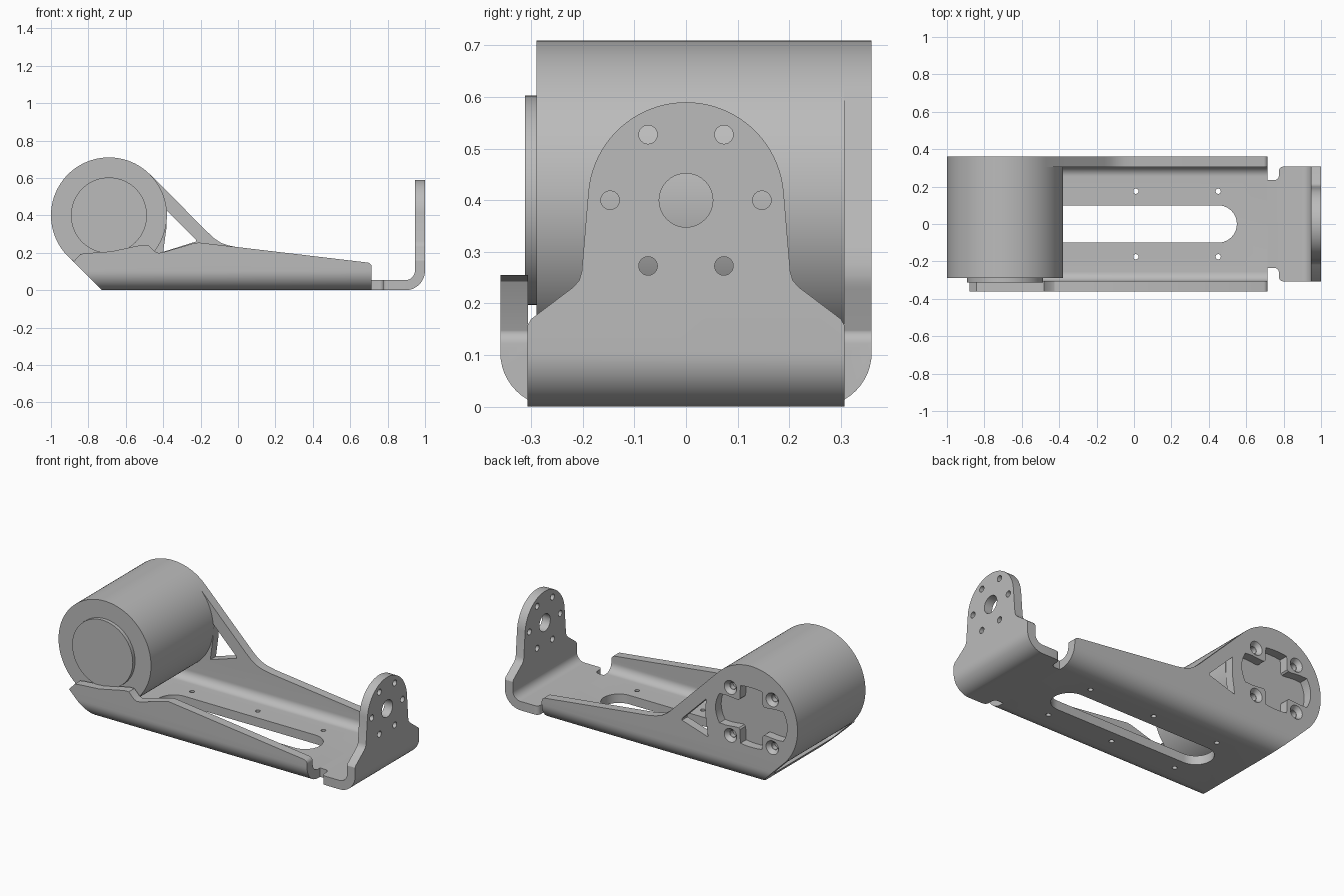
import bpy
import bmesh
from math import cos, sin, radians, pi

if "Cube" in bpy.data.objects:
    bpy.data.objects.remove(bpy.data.objects["Cube"], do_unlink=True)

grey = bpy.data.materials.new("plain grey metal")
GREY = (0.5, 0.5, 0.5, 1)
grey.use_nodes = True
grey.diffuse_color = GREY
grey.node_tree.nodes["Principled BSDF"].inputs["Base Color"].default_value = GREY

HUB = (-0.69, 0.40)   # motor axis in x, z
R = 0.31              # motor radius
W, T = 0.36, 0.054    # half width and sheet thickness
END = 0.715           # end of the side walls


def arc(c, r, a, b, n=12):
    """Points on an arc from angle a to b in degrees."""
    return [(c[0] + r * cos(radians(a + (b - a) * i / n)),
             c[1] + r * sin(radians(a + (b - a) * i / n))) for i in range(n + 1)]


def circle(c, r, n=32):
    return arc(c, r, 0, 360, n)[:-1]


def prism(name, pts, axis, lo, hi, lo_pts=None):
    """Extrude an outline along an axis, optionally tapering from lo_pts."""
    place = {"x": lambda p, d: (d, p[0], p[1]),
             "y": lambda p, d: (p[0], d, p[1]),
             "z": lambda p, d: (p[0], p[1], d)}[axis]
    bm = bmesh.new()
    a = [bm.verts.new(place(p, lo)) for p in (lo_pts or pts)]
    b = [bm.verts.new(place(p, hi)) for p in pts]
    bm.faces.new(a)
    bm.faces.new(b[::-1])
    for i in range(len(a)):
        j = (i + 1) % len(a)
        bm.faces.new((a[i], b[i], b[j], a[j]))
    bmesh.ops.recalc_face_normals(bm, faces=bm.faces)
    mesh = bpy.data.meshes.new(name)
    bm.to_mesh(mesh)
    bm.free()
    mesh.materials.append(grey)
    obj = bpy.data.objects.new(name, mesh)
    bpy.context.scene.collection.objects.link(obj)
    return obj


def cut(obj, cutters, operation="DIFFERENCE"):
    """Apply a boolean for each cutter and remove the cutter."""
    for cutter in cutters:
        mod = obj.modifiers.new("cut", "BOOLEAN")
        mod.operation, mod.solver, mod.object = operation, "EXACT", cutter
        bpy.context.view_layer.update()
        graph = bpy.context.evaluated_depsgraph_get()
        mesh = bpy.data.meshes.new_from_object(obj.evaluated_get(graph))
        obj.modifiers.clear()
        obj.data = mesh
        bpy.data.objects.remove(cutter, do_unlink=True)


# Folded channel: floor, bends and tall side walls
ro, ri = 0.105, 0.051
yc = W - ro
outer = arc((-yc, ro), ro, 180, 270) + arc((yc, ro), ro, 270, 360)
inner = arc((yc, ro), ri, 360, 270) + arc((-yc, ro), ri, 270, 180)
section = [(-W, 0.8)] + outer + [(W, 0.8), (W - T, 0.8)] + inner + [(T - W, 0.8)]
channel = prism("channel_body", section, "x", -1.1, END)

# Wall outlines: everything above them is trimmed away
tail = arc((END - 0.025, 0.123), 0.025, 83, 0, 6) + [(0.8, 0.123), (0.8, 0.9), (-1.2, 0.9)]
front_top = [(-1.2, 0.152), (-0.88, 0.152), (-0.843, 0.193), (-0.82, 0.197), (-0.68, 0.207),
             (-0.51, 0.243), (-0.48, 0.243), (-0.445, 0.207), (-0.425, 0.199),
             (-0.40, 0.203), (-0.24, 0.25), (-0.21, 0.255)]
back_top = [(-1.2, 0.181)] + arc(HUB, R, 225, 45, 48) + [
    (-0.16, 0.308), (-0.125, 0.276), (-0.09, 0.253), (-0.05, 0.239), (0.0, 0.229)]
nose = [(-0.678, -0.05), (-0.928, 0.2), (-1.3, 0.2), (-1.3, -0.05)]
cut(channel, [prism("cutter", front_top + tail, "y", -0.5, -0.1),
              prism("cutter", back_top + tail, "y", 0.1, 0.5),
              prism("cutter", nose, "y", -0.6, 0.6)])

# Brace window and shaped opening in the motor wall
window = [(-0.385, 0.43), (-0.225, 0.27), (-0.225, 0.26), (-0.40, 0.205), (-0.383, 0.33)]
opening = []
for i in range(64):
    t = 2 * pi * i / 64
    r = 0.21 + 0.03 * cos(2 * t) - 0.09 * max(0, -cos(4 * t))
    opening.append((HUB[0] + r * cos(t), HUB[1] + r * sin(t)))
cut(channel, [prism("cutter", p, "y", 0.2, 0.5) for p in (window, opening)])

# Countersunk screw holes around the motor axis
for sx in (-1, 1):
    for sz in (-1, 1):
        c = (HUB[0] + 0.14 * sx, HUB[1] + 0.145 * sz)
        cut(channel, [prism("cutter", circle(c, 0.02), "y", 0.25, 0.45),
                      prism("cutter", circle(c, 0.043), "y", 0.335, 0.362, circle(c, 0.022))])

# Floor slot and small mounting holes
slot = arc((0.45, 0), 0.1, -90, 90, 20) + arc((-0.43, 0), 0.1, 90, 270, 20)
cut(channel, [prism("cutter", slot, "z", -0.1, 0.2)])
for x in (-0.43, 0.01, 0.45):
    for y in (-0.175, 0.175):
        cut(channel, [prism("cutter", circle((x, y), 0.014, 20), "z", -0.1, 0.2)])

# Upturned end flange, trimmed to its rounded outline
bend = (1 - ro, ro)
profile = [(END, 0)] + arc(bend, ro, 270, 360) + [(1, 0.7), (1 - T, 0.7)]
profile += arc(bend, ri, 360, 270) + [(END, T)]
flange = prism("end_flange", profile, "y", -0.307, 0.307)
half = [(0.307, -0.1), (0.307, 0.158), (0.30, 0.17), (0.218, 0.232), (0.207, 0.245),
        (0.202, 0.262)]
half += arc((0, 0.40), 0.19, 5, 90, 20)
cut(flange, [prism("cutter", half + [(-y, z) for y, z in half[-2::-1]], "x", 0.5, 1.2)],
    "INTERSECT")

# Shaft hole, bolt circle and relief notches
holes = [circle((0, 0.40), 0.052, 40)]
holes += [circle(p, 0.018, 24) for p in circle((0, 0.40), 0.147, 6)]
cut(flange, [prism("cutter", h, "x", 0.9, 1.1) for h in holes])
for s in (-1, 1):
    notch = [(0.69, 0.235)] + arc((0.75, 0.26), 0.025, 270, 360, 6)
    notch += arc((0.80, 0.282), 0.025, 180, 90, 6) + [(0.80, 0.5), (0.69, 0.5)]
    cut(flange, [prism("cutter", [(x, s * y) for x, y in notch], "z", -0.1, 0.12)])

# Motor drum with its raised cap
drum = prism("motor_drum", circle(HUB, R, 96), "y", -0.29, W - T)
cap = prism("motor_cap", circle(HUB, 0.203, 64), "y", -0.312, -0.28)

# Smooth the bends while keeping cut edges crisp
bpy.ops.object.select_all(action="DESELECT")
for obj in (channel, flange, drum, cap):
    obj.select_set(True)
bpy.context.view_layer.objects.active = channel
bpy.ops.object.shade_smooth_by_angle(angle=radians(30))
